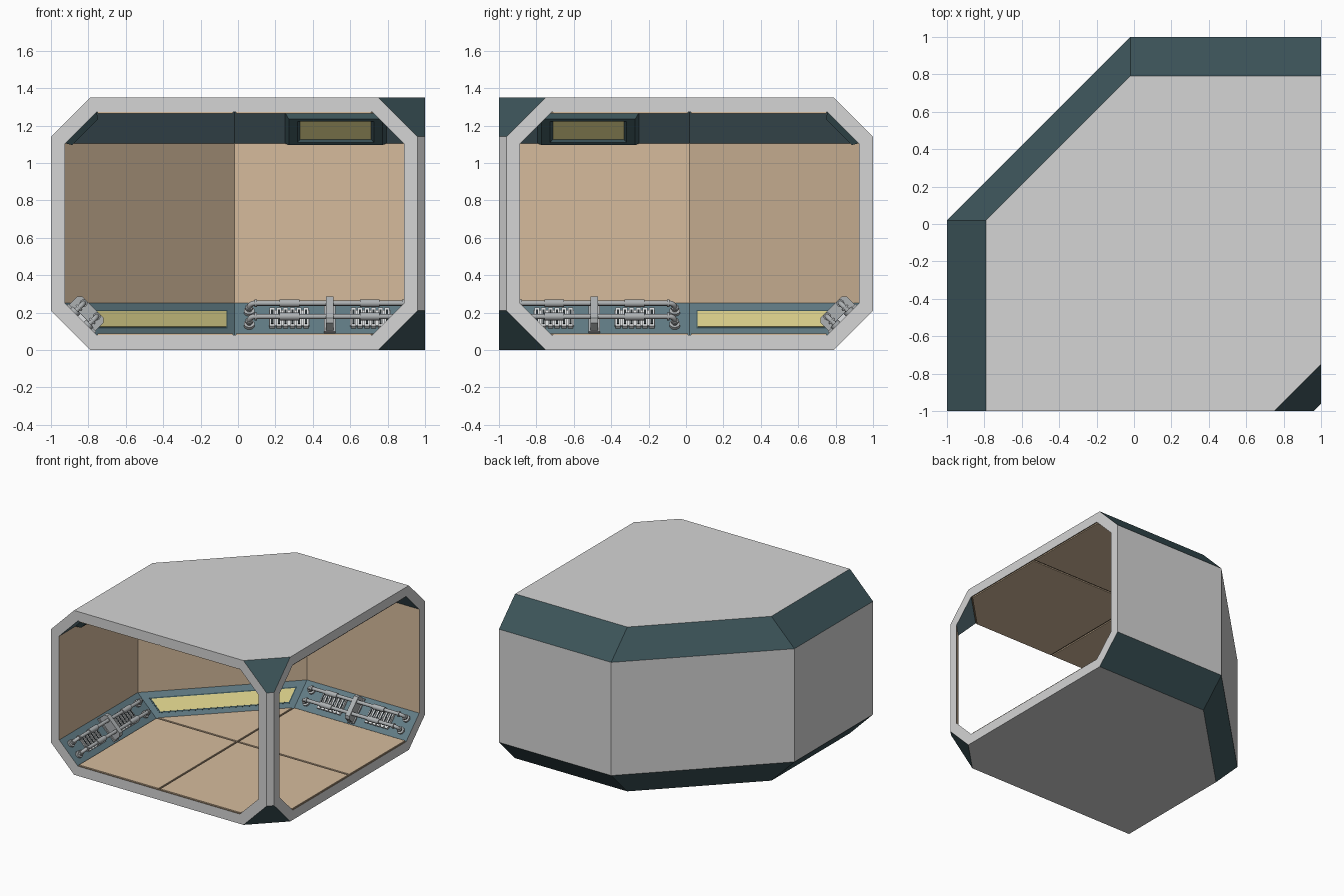
import bpy, bmesh, math
from mathutils import Vector, Matrix

if "Cube" in bpy.data.objects:
    bpy.data.objects.remove(bpy.data.objects["Cube"])


def mat(name, rgb):
    m = bpy.data.materials.new(name)
    m.diffuse_color = (*rgb, 1)
    m.use_nodes = True
    m.node_tree.nodes["Principled BSDF"].inputs["Base Color"].default_value = m.diffuse_color
    return m


GREY = mat("shell grey", (0.66, 0.66, 0.66))
DARK = mat("dark teal", (0.045, 0.088, 0.1))
TEAL = mat("inner teal", (0.12, 0.2, 0.235))
TAN = mat("tan panel", (0.67, 0.50, 0.335))
BROWN = mat("brown groove", (0.2, 0.14, 0.08))
YELLOW = mat("yellow light", (0.72, 0.64, 0.26))
METAL = mat("pipe metal", (0.42, 0.44, 0.45))
PALE = mat("pale vent", (0.72, 0.74, 0.75))
BLACK = mat("slot black", (0.02, 0.027, 0.03))


def finish(name, bm, mats, M=Matrix(), smooth=False, fix=True):
    if fix:
        bmesh.ops.recalc_face_normals(bm, faces=bm.faces)
    me = bpy.data.meshes.new(name)
    bm.to_mesh(me)
    bm.free()
    for m in mats:
        me.materials.append(m)
    ob = bpy.data.objects.new(name, me)
    ob.matrix_world = M
    bpy.context.collection.objects.link(ob)
    if smooth:
        bpy.ops.object.select_all(action='DESELECT')
        ob.select_set(True)
        bpy.context.view_layer.objects.active = ob
        bpy.ops.object.shade_smooth_by_angle(angle=math.radians(40))
    return ob


def box(bm, c, s):
    bmesh.ops.create_cube(bm, size=1, matrix=Matrix.Translation(c) @ Matrix.Diagonal((*s, 1)))


def cyl(bm, c, r, length, axis='Z'):
    R = Matrix.Rotation(math.pi / 2, 4, 'Y') if axis == 'X' else Matrix()
    bmesh.ops.create_cone(bm, cap_ends=True, segments=16, radius1=r, radius2=r,
                          depth=length, matrix=Matrix.Translation(c) @ R)


def slab(bm, pts, depth):
    """Flat polygon thickened along its normal."""
    f = bm.faces.new([bm.verts.new(p) for p in pts])
    f.normal_update()
    n = f.normal.copy()
    g = bmesh.ops.extrude_face_region(bm, geom=[f])
    bmesh.ops.translate(bm, vec=n * depth, verts=[v for v in g["geom"] if isinstance(v, bmesh.types.BMVert)])


def frame(origin, x, z):
    """Local frame: x along the wall, z out of the sloped band."""
    x, z = Vector(x).normalized(), Vector(z).normalized()
    y = z.cross(x)
    M = Matrix((x, y, z)).transposed().to_4x4()
    M.translation = Vector(origin)
    return M


def footprint(w, c):
    """Six corners: w = wall distance, c = cut corner at the column."""
    return [(-w, -1), (c, -1), (1, -c), (1, w), (-0.02, w), (-w, 0.02)]


# Corner module shell: outer and inner skins joined at the two openings
bm = bmesh.new()


def skin(rings):
    return [[bm.verts.new((x, y, z)) for x, y in footprint(w, c)] for z, w, c in rings]


outer = skin([(0, 0.79, 0.75), (0.21, 1, 0.96), (1.14, 1, 0.96), (1.35, 0.79, 0.75)])
inner = skin([(0.08, 0.755, 0.717), (0.25, 0.925, 0.888), (1.103, 0.925, 0.888), (1.273, 0.755, 0.717)])


def face(vs, m):
    bm.faces.new(vs).material_index = m


for s, caps, wall, band in ((outer, 0, 0, 1), (inner, 4, 3, 2)):
    face(s[0], caps)
    face(s[3], caps)
    for k in range(3):
        for i in (1, 3, 4, 5):
            j = (i + 1) % 6
            face((s[k][i], s[k][j], s[k + 1][j], s[k + 1][i]), wall if k == 1 else band)
for a, b in ((0, 1), (2, 3)):
    lo, li = ([s[k][a] for k in range(4)] + [s[k][b] for k in (3, 2, 1, 0)] for s in (outer, inner))
    for i in range(8):
        j = (i + 1) % 8
        face((lo[i], lo[j], li[j], li[i]), 0)
finish("corner_shell", bm, [GREY, DARK, TEAL, TAN, BROWN])

# Floor and ceiling tiles, split in four by grooves
for name, z, d in (("floor", 0.08, 0.009), ("ceiling", 1.273, -0.009)):
    for sx in (-1, 1):
        for sy in (-1, 1):
            bm = bmesh.new()
            f = bm.faces.new([bm.verts.new((min(max(x, -1), 0.992), max(y, -0.992), z))
                              for x, y in footprint(0.75, 0.71)])
            for co, no in (((-0.02 + sx * 0.008, 0, 0), (sx, 0, 0)), ((0, 0.02 + sy * 0.008, 0), (0, sy, 0))):
                bmesh.ops.bisect_plane(bm, geom=bm.verts[:] + bm.edges[:] + bm.faces[:],
                                       plane_co=co, plane_no=no, clear_inner=True)
            g = bmesh.ops.extrude_face_region(bm, geom=bm.faces[:])
            bmesh.ops.translate(bm, vec=(0, 0, d),
                                verts=[v for v in g["geom"] if isinstance(v, bmesh.types.BMVert)])
            finish(name + "_tile", bm, [TAN])


# Long light strip on the diagonal lower band
def strip(name, z0, z1, end, depth, m):
    pts = []
    for z, left in ((z0, True), (z0, False), (z1, False), (z1, True)):
        d = 0.755 + (z - 0.08)
        pts.append((-d + end, 0.02 + end, z) if left else (-0.02 - end, d - end, z))
    b = bmesh.new()
    slab(b, pts, depth)
    finish(name, b, [m])


strip("strip_light_trim", 0.114, 0.213, 0.037, 0.003, DARK)
strip("strip_light", 0.122, 0.205, 0.045, 0.006, YELLOW)


# Ceiling light box: stepped rings closed by a lit panel
def light_box(name, M):
    b = bmesh.new()
    rings = [[b.verts.new((x * sx, y * sy, z)) for sx, sy in ((-1, -1), (1, -1), (1, 1), (-1, 1))]
             for x, y, z in ((0.272, 0.118, 0), (0.25, 0.098, 0.033), (0.205, 0.08, 0.033), (0.19, 0.067, 0.02))]
    for p, q in zip(rings, rings[1:]):
        for i in range(4):
            j = (i + 1) % 4
            b.faces.new((p[i], p[j], q[j], q[i]))
    b.faces.new(rings[-1]).material_index = 1
    finish(name, b, [DARK, YELLOW], M, fix=False)


# Pipe unit: two elbowed pipes, sleeves, flanges, a clamp and two vents
def pipe_unit(side, M):
    for y in (-0.05, 0.05):
        cu = bpy.data.curves.new(side + "_pipe", 'CURVE')
        cu.dimensions = '3D'
        cu.bevel_depth = 0.014
        cu.bevel_resolution = 3
        half = [(0.40 + 0.03 * math.sin(a), y, 0.04 + 0.03 * math.cos(a))
                for a in (k * math.pi / 12 for k in range(7))] + [(0.43, y, 0)]
        pts = [(-p[0], p[1], p[2]) for p in reversed(half)] + half
        sp = cu.splines.new('POLY')
        sp.points.add(len(pts) - 1)
        for p, co in zip(sp.points, pts):
            p.co = (*co, 1)
        cu.materials.append(METAL)
        ob = bpy.data.objects.new(side + "_pipe", cu)
        ob.matrix_world = M
        bpy.context.collection.objects.link(ob)
        bpy.ops.object.select_all(action='DESELECT')
        ob.select_set(True)
        bpy.context.view_layer.objects.active = ob
        bpy.ops.object.convert(target='MESH')
        bpy.ops.object.shade_smooth_by_angle(angle=math.radians(40))

    b = bmesh.new()
    for y in (-0.05, 0.05):
        for s in (-1, 1):
            cyl(b, (s * 0.215, y, 0.07), 0.021, 0.105, 'X')
            cyl(b, (s * 0.395, y, 0.07), 0.021, 0.014, 'X')
            cyl(b, (s * 0.43, y, 0.036), 0.021, 0.012)
            cyl(b, (s * 0.43, y, 0.008), 0.029, 0.016)
    finish(side + "_pipe_sleeves", b, [METAL], M, smooth=True)

    b = bmesh.new()
    slab(b, [(-0.02, y, z) for y, z in ((-0.1, 0), (0.1, 0), (0.1, 0.07), (0.08, 0.09),
                                        (-0.08, 0.09), (-0.1, 0.07))], 0.04)
    box(b, (0, 0, 0.006), (0.06, 0.21, 0.012))
    finish(side + "_pipe_clamp", b, [METAL], M)

    vent, slots = bmesh.new(), bmesh.new()
    for s in (-1, 1):
        box(vent, (s * 0.217, 0, 0.005), (0.216, 0.115, 0.01))
        for k in range(6):
            x = s * 0.217 + (k - 2.5) * 0.036
            box(vent, (x, 0, 0.009), (0.027, 0.14, 0.018))
            box(slots, (x, 0, 0.0185), (0.011, 0.108, 0.003))
    finish(side + "_vent", vent, [PALE], M)
    finish(side + "_vent_slots", slots, [BLACK], M)


pipe_unit("back", frame((0.49, 0.84, 0.165), (1, 0, 0), (0, -1, 1)))
pipe_unit("left", frame((-0.84, -0.49, 0.165), (0, 1, 0), (1, 0, 1)))
light_box("back_light_box", frame((0.522, 0.84, 1.188), (1, 0, 0), (0, -1, -1)))
light_box("left_light_box", frame((-0.84, -0.522, 1.188), (0, 1, 0), (1, 0, -1)))
